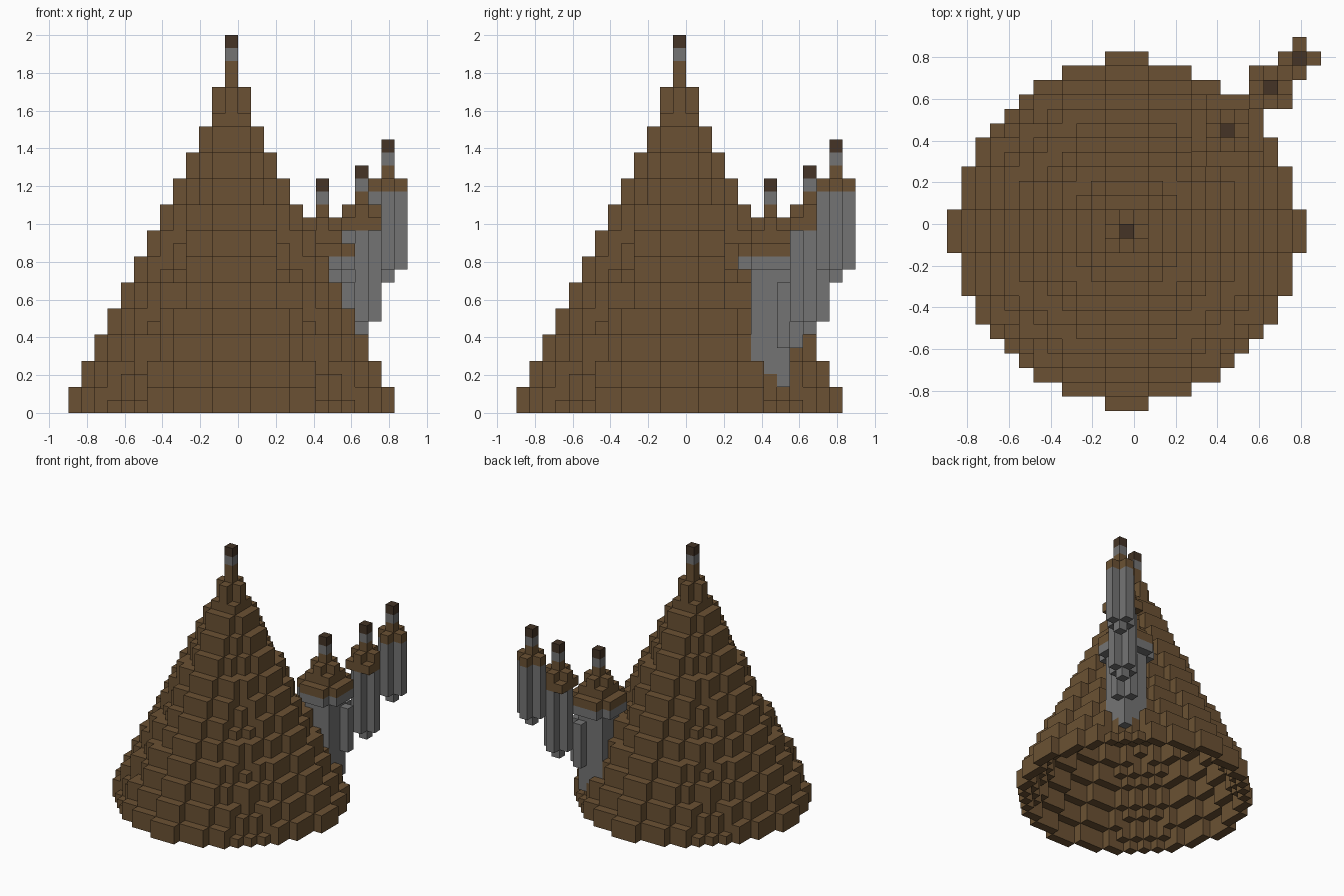
import bpy
import bmesh
from mathutils import Vector

cube = bpy.data.objects.get("Cube")
if cube:
    bpy.data.objects.remove(cube)

V = 2 / 29                                   # block size
AXIS = Vector((-V / 2, -V / 2, V / 2))       # centre of the lowest block on the hill axis
BROWN, GRAY, DARK = range(3)


def make_material(name, rgb):
    mat = bpy.data.materials.new(name)
    mat.use_nodes = True
    mat.diffuse_color = (*rgb, 1)
    mat.node_tree.nodes["Principled BSDF"].inputs["Base Color"].default_value = (*rgb, 1)
    return mat


MATERIALS = [make_material("earth brown", (0.147, 0.083, 0.033)),
             make_material("stone gray", (0.175, 0.175, 0.175)),
             make_material("dark brown", (0.058, 0.034, 0.019))]
SIDES = [(1, 0), (-1, 0), (0, 1), (0, -1)]
parts = {}                                   # part name -> {block: colour}


# Stepped hill: a hollow cone of rings, each two blocks tall
def radius(k):
    return max(12 - k // 2, 1) if k < 25 else 0


def in_hill(x, y, k):
    if k > 28:
        return False
    r = radius(k)
    x, y = abs(x), abs(y)
    if r == 0:
        return x == y == 0
    if x ** 1.95 + y ** 1.95 > r ** 1.95 + 1.001:
        return False
    # the upper course of some rings loses its diagonal blocks
    upper = k % 2 == 1 or k == 24
    trimmed = upper and r in (1, 6, 7, 9, 11, 12)
    return not (trimmed and x + y >= 1.28 * r and min(x, y) >= 0.57 * r)


def hill_colour(k):
    return DARK if k == 28 else GRAY if k == 27 else BROWN


hill = parts["stepped_hill"] = {}
for k in range(29):
    for x in range(-12, 13):
        for y in range(-12, 13):
            if not in_hill(x, y, k):
                continue
            buried = in_hill(x, y, k + 1) and all(in_hill(x + a, y + b, k) for a, b in SIDES)
            if not buried:
                hill[x, y, k] = hill_colour(k)


# Plan shapes of the turrets
def square(n):
    return [(x, y) for x in range(-n, n + 1) for y in range(-n, n + 1)]


CORE = square(0)
PLUS = CORE + SIDES
BLOCK = square(1)
ROUND = [(x, y) for x, y in square(2) if abs(x) + abs(y) < 4]


def turret(name, c, tiers):
    """Stack tiers of (plan, first layer, last layer, colour) on the diagonal."""
    cells = parts[name] = {}
    for plan, low, high, colour in tiers:
        for k in range(low, high + 1):
            for x, y in plan:
                if not in_hill(c + x, c + y, k):
                    cells[c + x, c + y, k] = colour


turret("inner_turret", 7, [
    (BLOCK, 2, 10, GRAY), ([(1, 2), (2, 1)], 5, 9, GRAY), (ROUND, 11, 11, GRAY),
    (ROUND, 12, 12, BROWN), (BLOCK, 13, 13, BROWN), (PLUS, 14, 14, BROWN),
    (CORE, 15, 15, BROWN), (CORE, 16, 16, GRAY), (CORE, 17, 17, DARK)])
turret("middle_turret", 10, [
    (CORE, 6, 6, GRAY), (PLUS, 7, 13, GRAY), (BLOCK, 14, 14, BROWN),
    (PLUS, 15, 15, BROWN), (CORE, 16, 16, BROWN), (CORE, 17, 17, GRAY),
    (CORE, 18, 18, DARK)])
turret("outer_turret", 12, [
    (CORE, 10, 10, GRAY), (PLUS, 11, 16, GRAY), (PLUS, 17, 17, BROWN),
    (CORE, 18, 18, BROWN), (CORE, 19, 19, GRAY), (CORE, 20, 20, DARK)])

# Skin each part with the exposed block faces
occupied = set().union(*parts.values())


def skin(name, cells):
    bm = bmesh.new()
    corners = {}

    def vert(p):
        key = tuple(round(2 * t) for t in p)
        if key not in corners:
            corners[key] = bm.verts.new(AXIS + p * V)
        return corners[key]

    for cell, colour in cells.items():
        centre = Vector(cell)
        for axis in range(3):
            for sign in (1, -1):
                n = Vector((0, 0, 0))
                n[axis] = sign
                if tuple(round(t) for t in centre + n) in occupied:
                    continue
                u = Vector((0, 0, 0))
                u[(axis + 1) % 3] = 1
                w = n.cross(u)
                quad = [centre + (n + a * u + b * w) / 2
                        for a, b in ((-1, -1), (1, -1), (1, 1), (-1, 1))]
                face = bm.faces.new([vert(p) for p in quad])
                face.material_index = colour
    mesh = bpy.data.meshes.new(name)
    bm.to_mesh(mesh)
    bm.free()
    for mat in MATERIALS:
        mesh.materials.append(mat)
    bpy.context.collection.objects.link(bpy.data.objects.new(name, mesh))


for part_name, part_cells in parts.items():
    skin(part_name, part_cells)
